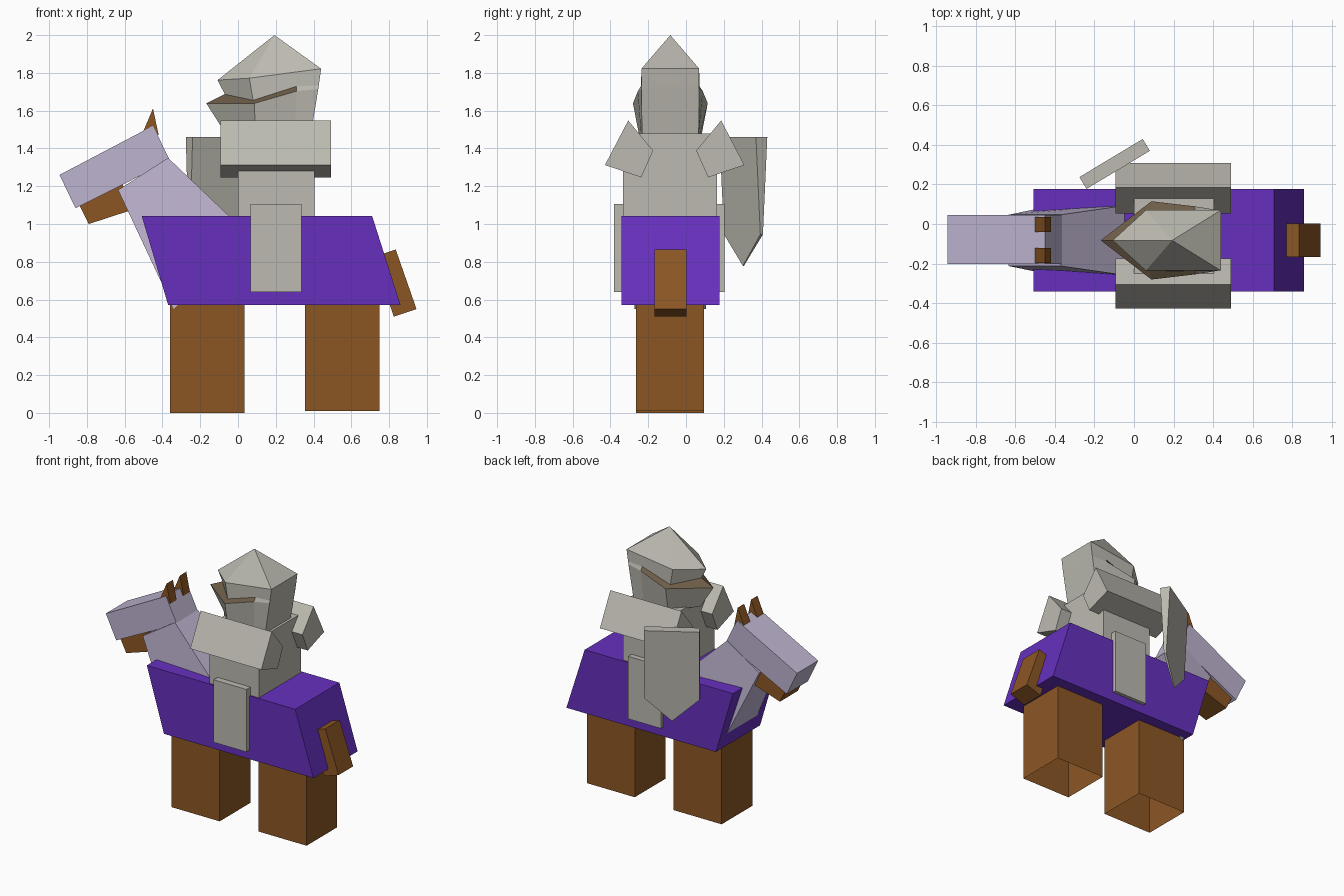
import bpy, bmesh, math

if "Cube" in bpy.data.objects:
    bpy.data.objects.remove(bpy.data.objects["Cube"])


def material(name, rgb):
    lin = [c / 12.92 if c <= 0.04045 else ((c + 0.055) / 1.055) ** 2.4
           for c in (v / 255 for v in rgb)]
    m = bpy.data.materials.new(name)
    m.diffuse_color = (*lin, 1)
    m.use_nodes = True
    m.node_tree.nodes["Principled BSDF"].inputs["Base Color"].default_value = m.diffuse_color
    return m


BROWN = material("brown hide", (140, 86, 36))
PURPLE = material("purple cloth", (102, 48, 190))
LAVENDER = material("lavender cloth", (190, 180, 208))
STEEL = material("steel grey", (188, 186, 176))
SLIT = material("dark slit", (108, 92, 70))


def loft(name, rings, mats, start=True, end=True, rule=None):
    """Skin a list of point rings; a one-point ring makes an apex."""
    bm = bmesh.new()
    vs = [[bm.verts.new(p) for p in ring] for ring in rings]
    for a, b in zip(vs, vs[1:]):
        n = len(a)
        for i in range(n):
            j = (i + 1) % n
            if len(b) == 1:
                bm.faces.new((a[i], a[j], b[0]))
            else:
                bm.faces.new((a[i], a[j], b[j], b[i]))
    if start:
        bm.faces.new(vs[0][::-1])
    if end and len(vs[-1]) > 2:
        bm.faces.new(vs[-1])
    bmesh.ops.recalc_face_normals(bm, faces=bm.faces)
    if rule:
        for f in bm.faces:
            f.material_index = rule(f)
    me = bpy.data.meshes.new(name)
    bm.to_mesh(me)
    bm.free()
    for m in mats:
        me.materials.append(m)
    ob = bpy.data.objects.new(name, me)
    bpy.context.collection.objects.link(ob)
    return ob


def side_prism(name, profile, y0, y1, mat):
    """Extrude an x-z profile along y."""
    return loft(name, [[(x, y, z) for x, z in profile] for y in (y0, y1)], [mat])


def rect(x0, x1, z0, z1):
    return [(x0, z0), (x1, z0), (x1, z1), (x0, z1)]


YC = -0.083  # centre line of horse and rider

# Horse legs, hollow and open underneath
for name, x0, x1, z0 in (("front_legs", -0.36, 0.035, 0.0), ("rear_legs", 0.355, 0.75, 0.01)):
    rings = [[(x0, -0.265, z), (x1, -0.265, z), (x1, 0.095, z), (x0, 0.095, z)]
             for z in (z0, 0.6)]
    loft(name, rings, [BROWN], start=False)

# Body blanket
side_prism("blanket_body", [(-0.37, 0.572), (0.86, 0.572), (0.71, 1.043), (-0.51, 1.043)],
           -0.342, 0.177, PURPLE)

# Neck, wider towards the chest
def neck_ring(points, half):
    return [(x, YC + s * half, z) for x, z, s in
            ((*points[0], -1), (*points[1], -1), (*points[1], 1), (*points[0], 1))]

loft("horse_neck", [neck_ring([(-0.34, 0.55), (0.05, 0.95)], 0.19),
                    neck_ring([(-0.635, 1.18), (-0.37, 1.35)], 0.13)], [LAVENDER])

# Head, jaw, ears, tail
side_prism("horse_head", [(-0.945, 1.26), (-0.86, 1.083), (-0.36, 1.335), (-0.45, 1.52)],
           -0.203, 0.045, LAVENDER)
side_prism("horse_jaw", [(-0.84, 1.1), (-0.79, 1.0), (-0.575, 1.07), (-0.62, 1.25)],
           -0.185, 0.025, BROWN)
for side, y0 in (("left", -0.04), ("right", -0.197)):
    side_prism("horse_ear_" + side, [(-0.508, 1.475), (-0.42, 1.47), (-0.45, 1.612)],
               y0, y0 + 0.075, BROWN)
side_prism("horse_tail", [(0.835, 0.865), (0.945, 0.55), (0.825, 0.51), (0.715, 0.825)],
           -0.167, 0.003, BROWN)

# Rider torso and legs
side_prism("rider_torso", rect(0.0, 0.405, 0.95, 1.48), -0.333, 0.163, STEEL)
side_prism("rider_legs", rect(0.065, 0.335, 0.64, 1.105), -0.38, 0.203, STEEL)

# Shoulder plates, mirrored about the rider
for side, s in (("right", -1), ("left", 1)):
    prof = [(0.246, 1.548), (0.369, 1.312), (0.177, 1.247), (0.114, 1.388)]
    loft("shoulder_plate_" + side,
         [[(x, -0.06 + s * d, z) for d, z in prof] for x in (-0.093, 0.492)], [STEEL])

# Shield: pointed plate turned about z, thinning towards the tip
ang = math.radians(31)
ux, uy = math.cos(ang), math.sin(ang)
def shield_face(sign):
    pts = []
    for u, z, t in ((-0.187, 1.46, 0.035), (0.187, 1.46, 0.035), (0.187, 0.945, 0.008),
                    (0, 0.778, 0.003), (-0.187, 0.945, 0.008)):
        pts.append((-0.098 + u * ux - sign * t * uy, 0.304 + u * uy + sign * t * ux, z))
    return pts
loft("shield", [shield_face(-1), shield_face(1)], [STEEL])

# Helmet: stacked outlines (nose, side, slit end, back) with a dark visor band
def outline(nose, side, slit_end, back):
    half = [side, slit_end, back]
    return ([(nose[0], YC, nose[1])] + [(x, YC - h, z) for x, h, z in half]
            + [(x, YC + h, z) for x, h, z in reversed(half)])

helmet_rings = [
    outline((-0.06, 1.47), (0.09, 0.165, 1.47), (0.3, 0.155, 1.47), (0.385, 0.15, 1.47)),
    outline((-0.168, 1.639), (0.088, 0.198, 1.639), (0.31, 0.172, 1.703), (0.425, 0.153, 1.715)),
    outline((-0.07, 1.687), (0.08, 0.153, 1.655), (0.31, 0.155, 1.729), (0.428, 0.153, 1.735)),
    outline((-0.108, 1.762), (0.06, 0.153, 1.772), (0.31, 0.153, 1.805), (0.44, 0.153, 1.822)),
    [(0.193, YC, 2.0)],
]
def visor_rule(f):
    c = f.calc_center_median()
    in_band = all(1.63 < v.co.z < 1.74 for v in f.verts)
    return 1 if in_band and c.x < 0.3 else 0
loft("helmet", helmet_rings, [STEEL, SLIT], rule=visor_rule)
